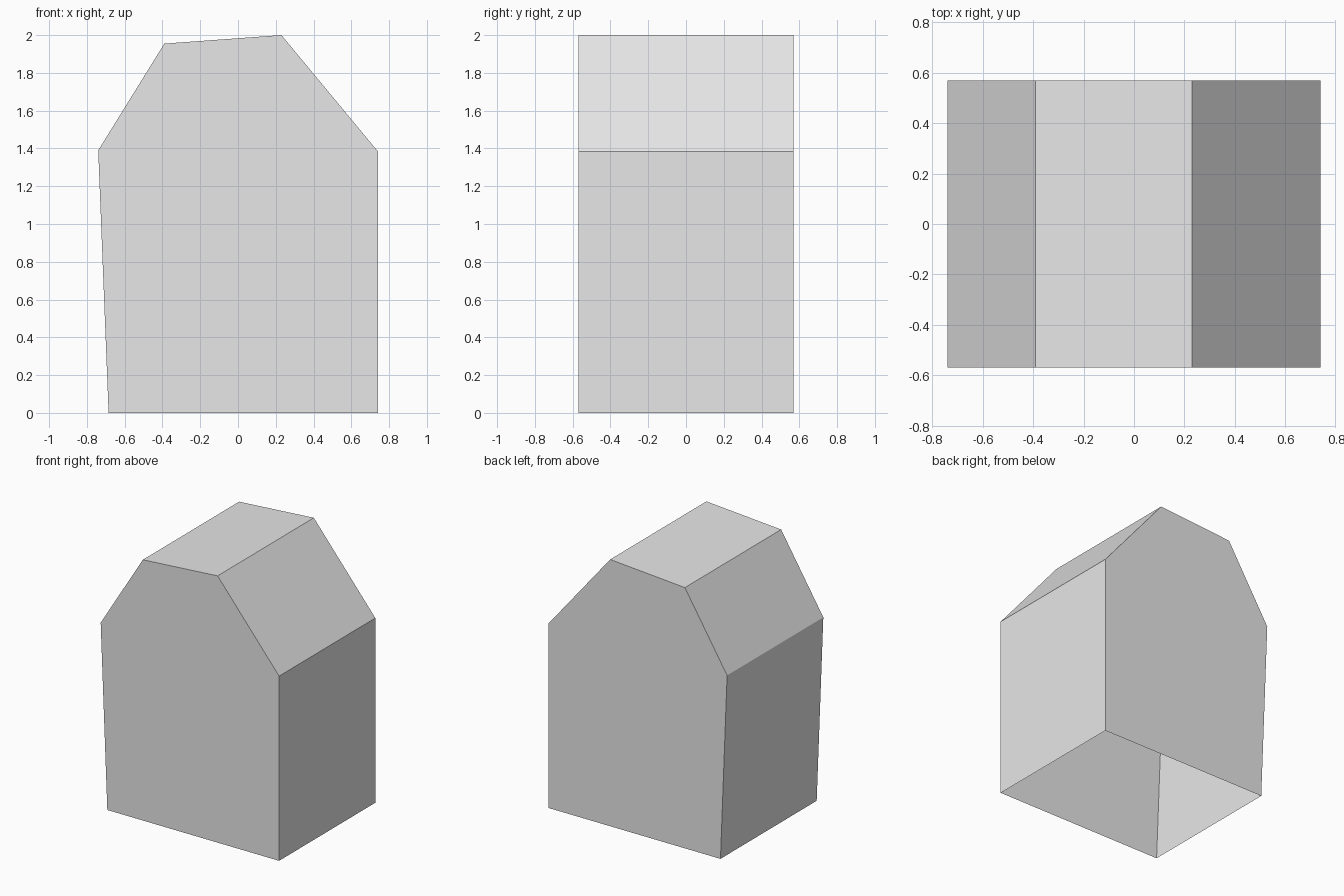
import bpy
import bmesh

cube = bpy.data.objects.get("Cube")
if cube:
    bpy.data.objects.remove(cube, do_unlink=True)

HALF_DEPTH = 0.57

# Wall and roof outline, from the lower left corner over the top to the lower right
PROFILE = [(-0.685, 0), (-0.74, 1.39), (-0.39, 1.955),
           (0.23, 2.0), (0.74, 1.385), (0.74, 0)]

# Plain grey material
grey = bpy.data.materials.new("light_grey")
colour = (0.8, 0.8, 0.8, 1)
grey.use_nodes = True
grey.diffuse_color = colour
grey.node_tree.nodes["Principled BSDF"].inputs["Base Color"].default_value = colour

# Hollow shell: two end walls joined by side walls and roof, open underneath
bm = bmesh.new()
front = [bm.verts.new((x, -HALF_DEPTH, z)) for x, z in PROFILE]
back = [bm.verts.new((x, HALF_DEPTH, z)) for x, z in PROFILE]
bm.faces.new(front)
bm.faces.new(back[::-1])
for i in range(len(PROFILE) - 1):
    bm.faces.new((front[i + 1], front[i], back[i], back[i + 1]))
bm.normal_update()

mesh = bpy.data.meshes.new("house_shell")
bm.to_mesh(mesh)
bm.free()
mesh.materials.append(grey)
shell = bpy.data.objects.new("house_shell", mesh)
bpy.context.collection.objects.link(shell)
